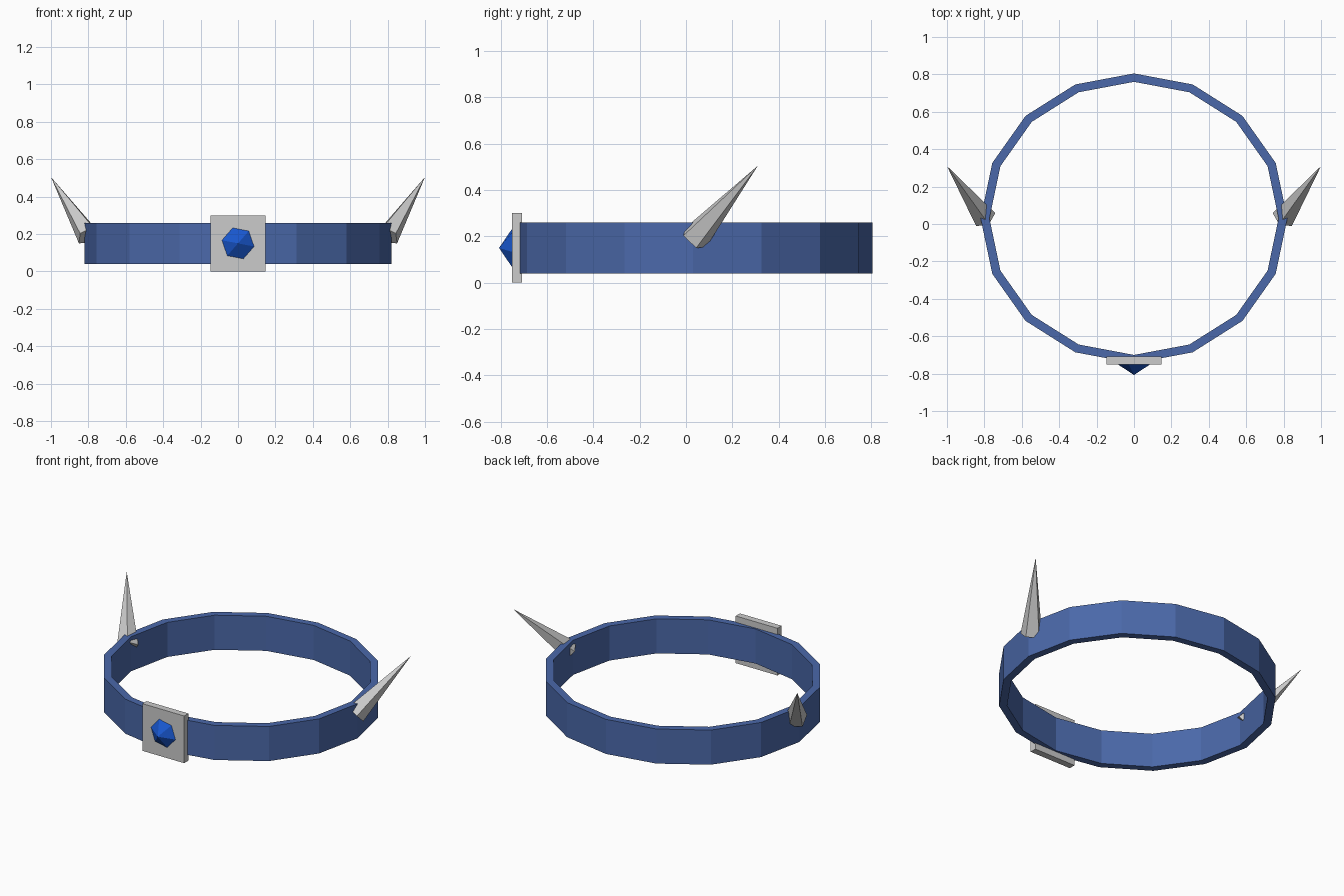
import bpy, bmesh, math
from mathutils import Vector

if "Cube" in bpy.data.objects:
    bpy.data.objects.remove(bpy.data.objects["Cube"])


def material(name, rgb):
    m = bpy.data.materials.new(name)
    m.diffuse_color = (*rgb, 1)
    m.use_nodes = True
    m.node_tree.nodes["Principled BSDF"].inputs["Base Color"].default_value = m.diffuse_color
    return m


def finish(name, bm, mat=None):
    bmesh.ops.recalc_face_normals(bm, faces=bm.faces)
    me = bpy.data.meshes.new(name)
    bm.to_mesh(me)
    bm.free()
    ob = bpy.data.objects.new(name, me)
    bpy.context.collection.objects.link(ob)
    if mat:
        me.materials.append(mat)
    return ob


def spike(name, base, tip, radius, sides, first, mat=None):
    """Pointed cone from base to tip; 'first' aims the first base corner."""
    base, tip, first = Vector(base), Vector(tip), Vector(first)
    n = (tip - base).normalized()
    u = (first - n * first.dot(n)).normalized()
    w = n.cross(u)
    bm = bmesh.new()
    ring = []
    for i in range(sides):
        a = math.tau * i / sides
        ring.append(bm.verts.new(base + radius * (u * math.cos(a) + w * math.sin(a))))
    top = bm.verts.new(tip)
    bm.faces.new(ring)
    for i in range(sides):
        bm.faces.new((ring[i], ring[(i + 1) % sides], top))
    return finish(name, bm, mat)


band_blue = material("band_blue", (0.07, 0.14, 0.40))
gem_blue = material("gem_blue", (0.01, 0.10, 0.65))

# Head band: 16-sided oval hoop, rectangular section swept round
SIDES = 16
section = [(0.82, 0.775, 0.04), (0.82, 0.775, 0.26), (0.773, 0.73, 0.26), (0.773, 0.73, 0.04)]
bm = bmesh.new()
loops = []
for i in range(SIDES):
    a = math.tau * i / SIDES
    loops.append([bm.verts.new((rx * math.cos(a), 0.03 + ry * math.sin(a), z))
                  for rx, ry, z in section])
for i in range(SIDES):
    p, q = loops[i], loops[(i + 1) % SIDES]
    for k in range(4):
        j = (k + 1) % 4
        bm.faces.new((p[k], q[k], q[j], p[j]))
finish("band", bm, band_blue)

# Square front plate
bm = bmesh.new()
bmesh.ops.create_cube(bm, size=1)
bmesh.ops.scale(bm, vec=(0.294, 0.042, 0.30), verts=bm.verts)
bmesh.ops.translate(bm, vec=(0, -0.73, 0.15), verts=bm.verts)
finish("front_plate", bm)

# Six-sided gem on the plate
ang = math.radians(49)
spike("gem", (0, -0.748, 0.15), (0, -0.807, 0.15), 0.092, 6,
      (math.cos(ang), 0, math.sin(ang)), gem_blue)

# Swept-back side spikes, one mirrored from the other
for side, s in (("right", 1), ("left", -1)):
    spike(f"{side}_spike", (s * 0.80, 0.035, 0.19), (s * 1.0, 0.31, 0.505), 0.065, 5,
          (s * -0.9, 0.36, 0.26))
